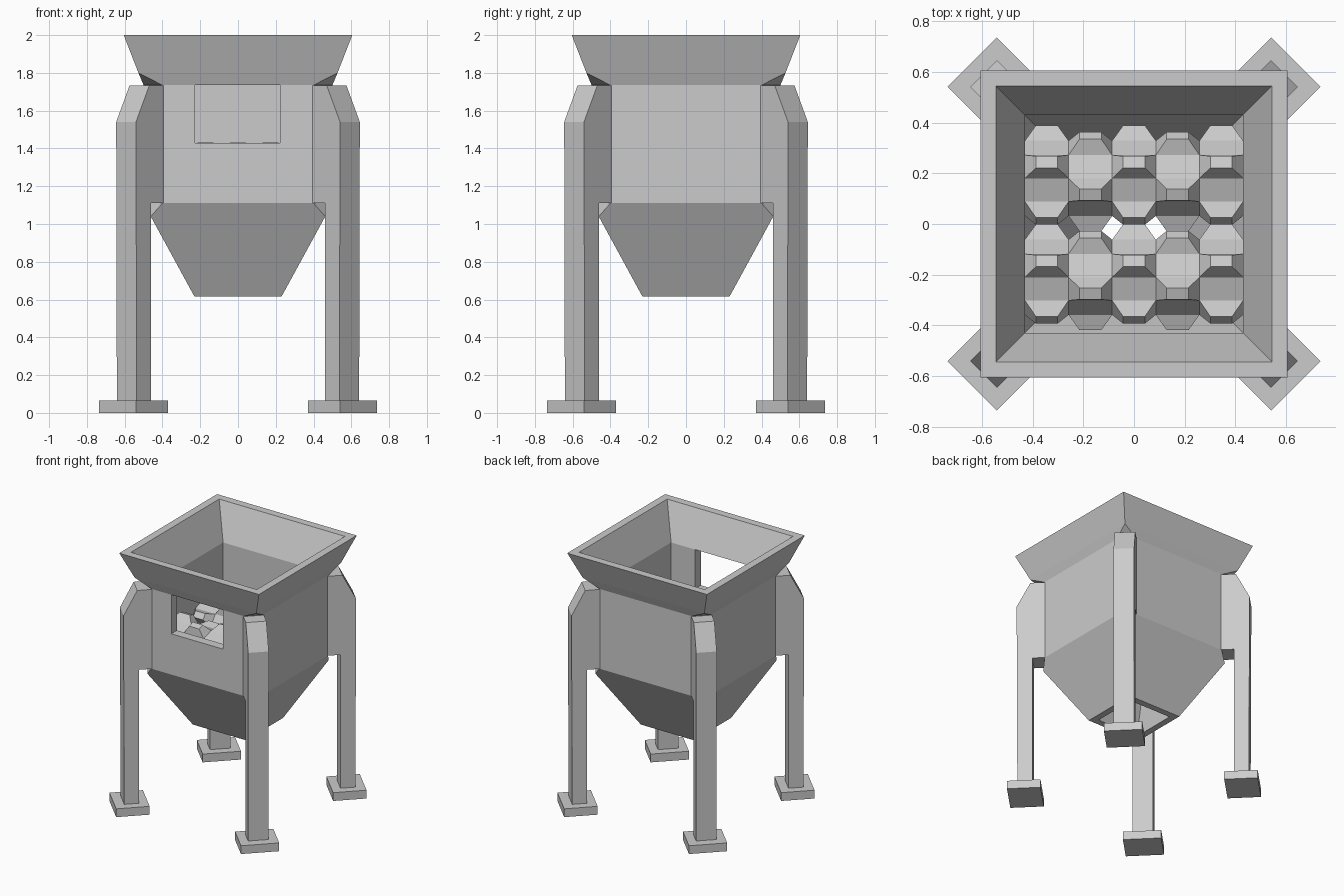
import bpy, bmesh, math
from mathutils import Vector

if "Cube" in bpy.data.objects:
    bpy.data.objects.remove(bpy.data.objects["Cube"])


def finish(bm, name):
    bmesh.ops.recalc_face_normals(bm, faces=bm.faces)
    me = bpy.data.meshes.new(name)
    bm.to_mesh(me)
    bm.free()
    ob = bpy.data.objects.new(name, me)
    bpy.context.collection.objects.link(ob)
    return ob


def ring(bm, h, c, z):
    """Square of half size h with corners cut by c (8 points)."""
    k = h - c
    pts = [(-k, -h), (k, -h), (h, -k), (h, k), (k, h), (-k, h), (-h, k), (-h, -k)]
    return [bm.verts.new((x, y, z)) for x, y in pts]


# Hopper: hollow shell, outside from outlet up to rim, then inside back down
bm = bmesh.new()
profile = [(0.23, 0, 0.615), (0.462, 0, 1.04), (0.50, 0.10, 1.11), (0.50, 0.10, 1.735),
           (0.527, 0, 1.80), (0.605, 0, 2.0),
           (0.545, 0, 2.0), (0.43, 0, 1.735), (0.43, 0, 1.11), (0.18, 0, 0.615)]
rings = [ring(bm, *p) for p in profile]
for a, b in zip(rings, rings[1:] + rings[:1]):
    for i in range(8):
        j = (i + 1) % 8
        bm.faces.new((a[i], a[j], b[j], b[i]))
bmesh.ops.remove_doubles(bm, verts=bm.verts, dist=0.0005)
hopper = finish(bm, "hopper")

# Window through the front wall
bpy.ops.mesh.primitive_cube_add(size=1, location=(-0.003, -0.48, 1.582))
cutter = bpy.context.object
cutter.scale = (0.45, 0.3, 0.306)
mod = hopper.modifiers.new("window", 'BOOLEAN')
mod.operation = 'DIFFERENCE'
mod.solver = 'EXACT'
mod.object = cutter
bpy.context.view_layer.objects.active = hopper
bpy.ops.object.modifier_apply(modifier=mod.name)
bpy.data.objects.remove(cutter, do_unlink=True)


def diagonal_prism(name, pts, half, angle):
    """Profile of (distance from centre, z) extruded sideways, turned to a corner."""
    bm = bmesh.new()
    d = Vector((math.cos(angle), math.sin(angle), 0))
    t = Vector((-d.y, d.x, 0))
    sides = [[bm.verts.new(d * u + t * s + Vector((0, 0, z))) for u, z in pts]
             for s in (-half, half)]
    for s in sides:
        bm.faces.new(s)
    n = len(pts)
    for i in range(n):
        j = (i + 1) % n
        bm.faces.new((sides[0][i], sides[0][j], sides[1][j], sides[1][i]))
    return finish(bm, name)


# Legs with bracket toward the hopper, and foot plates
leg = [(0.725, 0.06), (0.833, 0.06), (0.838, 1.54), (0.739, 1.732),
       (0.62, 1.732), (0.62, 1.11), (0.725, 1.11)]
foot = [(0.661, 0), (0.902, 0), (0.902, 0.065), (0.661, 0.065)]
for i in range(4):
    ang = math.radians(45 + 90 * i)
    diagonal_prism(f"leg_{i + 1}", leg, 0.074, ang)
    diagonal_prism(f"foot_{i + 1}", foot, 0.138, ang)


def crusher_roller(name, yc, zc=1.225, r=0.156, w=0.172):
    """Five ten-sided discs, each with five tapered teeth, alternately offset."""
    bm = bmesh.new()
    for col in range(5):
        xc = (col - 2) * w
        ends = [[bm.verts.new((xc + s * w / 2, yc + r * math.sin(math.radians(36 * k)),
                               zc + r * math.cos(math.radians(36 * k)))) for k in range(10)]
                for s in (-1, 1)]
        bm.faces.new(ends[0])
        bm.faces.new(list(reversed(ends[1])))
        for k in range(10):
            j = (k + 1) % 10
            base = [ends[0][k], ends[0][j], ends[1][j], ends[1][k]]
            if k % 2 != col % 2:
                bm.faces.new(base)
                continue
            # Tooth
            mid = sum((v.co for v in base), Vector()) / 4
            out = Vector((0, mid.y - yc, mid.z - zc)).normalized() * 0.06
            tip = [bm.verts.new(mid + (v.co - mid) * 0.5 + out) for v in base]
            bm.faces.new(tip)
            for a in range(4):
                b = (a + 1) % 4
                bm.faces.new((base[a], base[b], tip[b], tip[a]))
    return finish(bm, name)


crusher_roller("back_roller", 0.18)
crusher_roller("front_roller", -0.21)
